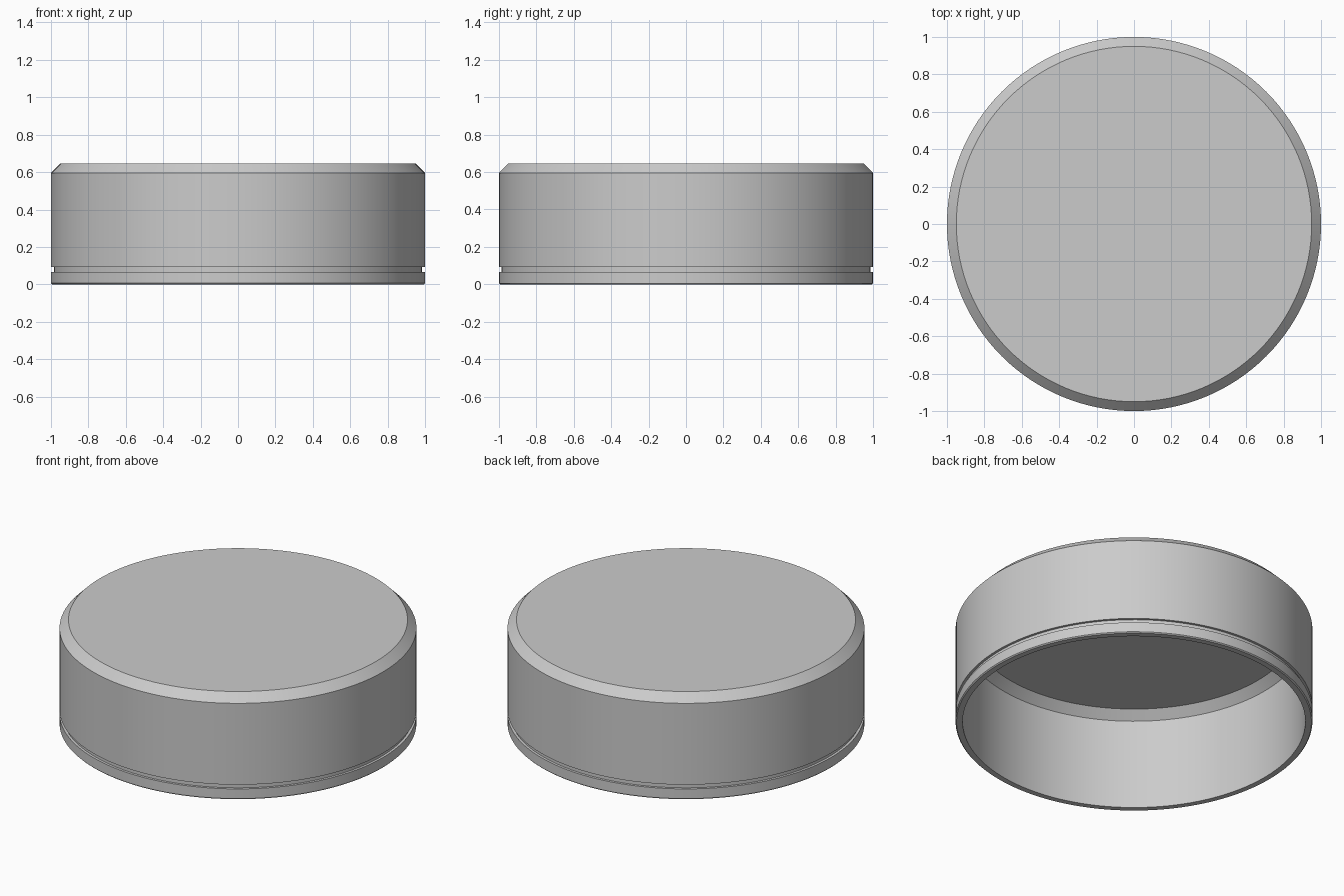
import bpy
import bmesh
import math

if "Cube" in bpy.data.objects:
    bpy.data.objects.remove(bpy.data.objects["Cube"], do_unlink=True)

SEGMENTS = 128


def make_material(name, rgb):
    mat = bpy.data.materials.new(name)
    mat.use_nodes = True
    color = (*rgb, 1.0)
    mat.diffuse_color = color
    mat.node_tree.nodes["Principled BSDF"].inputs["Base Color"].default_value = color
    return mat


def lathe(name, profile, mat):
    """Spin a (radius, height) profile around z into a smooth-shaded object."""
    bm = bmesh.new()
    verts = [bm.verts.new((r, 0, z)) for r, z in profile]
    edges = [bm.edges.new(pair) for pair in zip(verts, verts[1:])]
    bmesh.ops.spin(bm, geom=verts + edges, axis=(0, 0, 1), cent=(0, 0, 0),
                   angle=math.tau, steps=SEGMENTS, use_duplicate=False)
    bmesh.ops.remove_doubles(bm, verts=bm.verts, dist=0.0001)
    bmesh.ops.recalc_face_normals(bm, faces=bm.faces)
    mesh = bpy.data.meshes.new(name)
    bm.to_mesh(mesh)
    bm.free()
    mesh.materials.append(mat)
    obj = bpy.data.objects.new(name, mesh)
    bpy.context.collection.objects.link(obj)
    bpy.ops.object.select_all(action="DESELECT")
    obj.select_set(True)
    bpy.context.view_layer.objects.active = obj
    bpy.ops.object.shade_smooth_by_angle(angle=math.radians(20))
    return obj


gray = make_material("light gray plastic", (0.6, 0.6, 0.6))

height, chamfer, inner = 0.645, 0.05, 0.96
ceiling = height - 0.037
lip = 0.006
groove_low, groove_high, groove_radius = 0.066, 0.092, 0.985

# Hollow cap: chamfered top, grooved skirt, open underside
lathe("cap", [
    (0, height),
    (1 - chamfer, height),
    (1, height - chamfer),
    # groove above the bottom ring
    (1, groove_high),
    (groove_radius, groove_high),
    (groove_radius, groove_low),
    (1, groove_low),
    # softened lower rim
    (1, lip),
    (1 - lip, 0),
    (inner, 0),
    # inner wall and chamfered ceiling
    (inner, ceiling - chamfer),
    (inner - chamfer, ceiling),
    (0, ceiling),
], gray)
